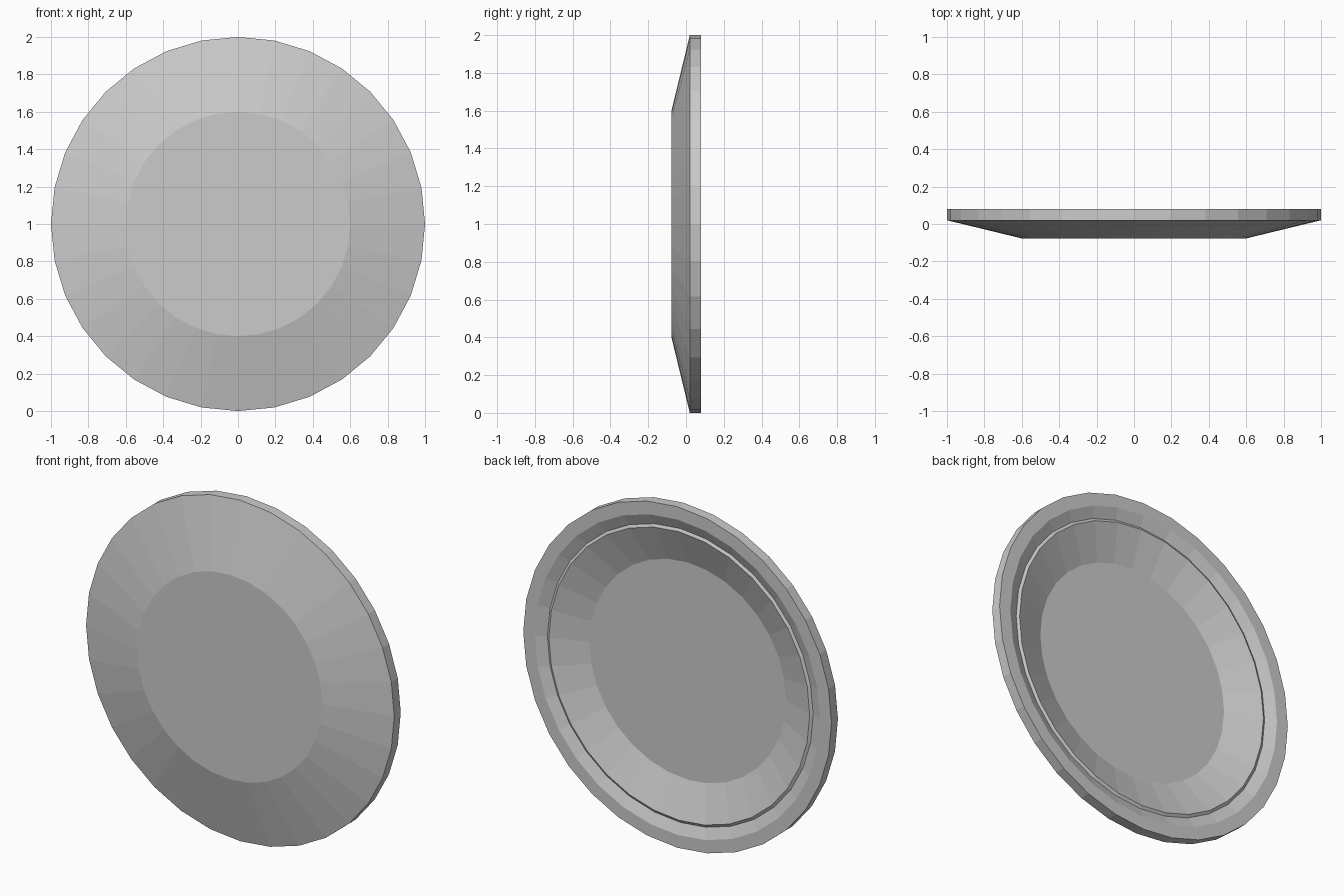
import bpy, bmesh
from math import sin, cos, tau

if "Cube" in bpy.data.objects:
    bpy.data.objects.remove(bpy.data.objects["Cube"])

SIDES = 32

# Cross-section (radius, y) from the front face, round the rim, into the back dish
PROFILE = [
    (0.60, -0.077), (1.00, 0.02), (1.00, 0.08),   # front cone and outer edge
    (0.925, 0.08), (0.862, 0.053),                # flat rim and inner bevel
    (0.846, 0.062), (0.637, -0.015),              # small ridge and dish slope
]


def lathe(name, profile, sides, height):
    bm = bmesh.new()
    rings = [[bm.verts.new((r * sin(tau * i / sides), y, height + r * cos(tau * i / sides)))
              for i in range(sides)] for r, y in profile]
    for a, b in zip(rings, rings[1:]):
        for i in range(sides):
            j = (i + 1) % sides
            bm.faces.new((a[i], a[j], b[j], b[i]))
    # flat discs closing the front and the dish floor
    bm.faces.new(rings[0])
    bm.faces.new(rings[-1])
    bmesh.ops.recalc_face_normals(bm, faces=bm.faces)
    mesh = bpy.data.meshes.new(name)
    bm.to_mesh(mesh)
    bm.free()
    obj = bpy.data.objects.new(name, mesh)
    bpy.context.collection.objects.link(obj)
    return obj


lathe("round_dish", PROFILE, SIDES, 1.0)
